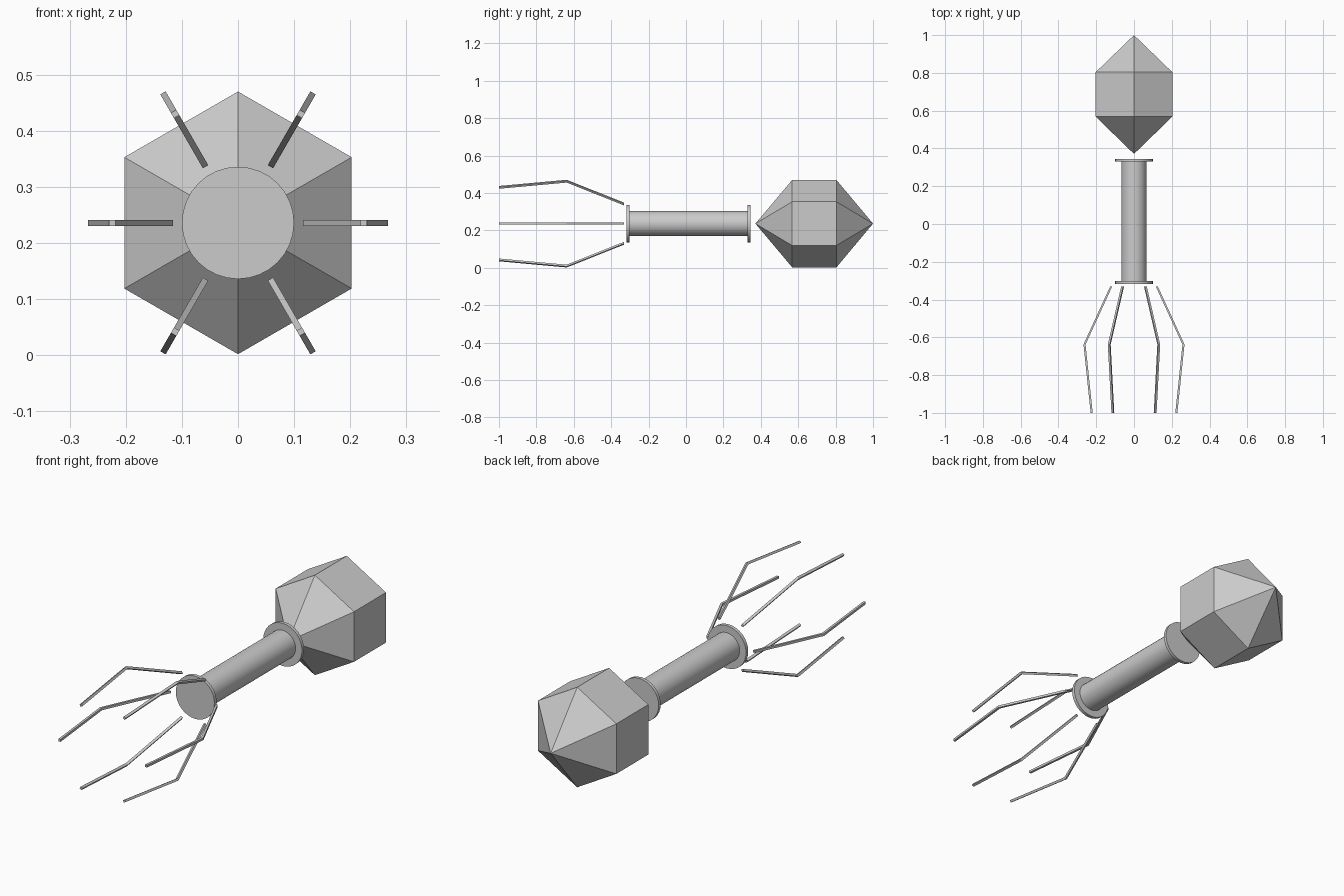
import bpy, bmesh
from math import sin, cos, pi, radians

if "Cube" in bpy.data.objects:
    bpy.data.objects.remove(bpy.data.objects["Cube"])

ZC = 0.236  # height of the long axis, which runs along y


def make(name, rings, caps=True, smooth=False):
    """Loft closed rings of points; single-point rings become apexes."""
    bm = bmesh.new()
    loops = [[bm.verts.new(p) for p in r] for r in rings]
    for a, b in zip(loops, loops[1:]):
        n = max(len(a), len(b))
        for i in range(n):
            j = (i + 1) % n
            quad = [a[i % len(a)], a[j % len(a)], b[j % len(b)], b[i % len(b)]]
            bm.faces.new(list(dict.fromkeys(quad)))
    if caps:
        for ring in (loops[0], loops[-1]):
            if len(ring) > 2:
                bm.faces.new(ring)
    bmesh.ops.recalc_face_normals(bm, faces=bm.faces)
    me = bpy.data.meshes.new(name)
    bm.to_mesh(me)
    bm.free()
    ob = bpy.data.objects.new(name, me)
    bpy.context.collection.objects.link(ob)
    if smooth:
        bpy.ops.object.select_all(action='DESELECT')
        ob.select_set(True)
        bpy.context.view_layer.objects.active = ob
        bpy.ops.object.shade_smooth_by_angle(angle=radians(30))
    return ob


def ring(r, y, n):
    if r == 0:
        return [(0, y, ZC)]
    return [(r * sin(2 * pi * i / n), y, ZC + r * cos(2 * pi * i / n)) for i in range(n)]


# Faceted head: hexagonal prism with a pyramid at each end
make("head", [ring(r, y, 6) for r, y in
              [(0, 0.371), (0.234, 0.568), (0.234, 0.804), (0, 1.0)]])

# Tail tube and its two end plates
make("tail_tube", [ring(0.067, y, 32) for y in (-0.308, 0.338)], smooth=True)
for name, y0, y1 in (("base_plate", -0.317, -0.301), ("collar_plate", 0.330, 0.345)):
    make(name, [ring(0.1, y, 32) for y in (y0, y1)], smooth=True)

# Six bent legs of square section, spread around the axis
W = 0.0055
PATH = [(0.121, -0.331), (0.262, -0.638), (0.224, -1.0)]
for k in range(6):
    c, s = cos(k * pi / 3), sin(k * pi / 3)
    rings = []
    for r, y in PATH:
        rings.append([((r + u) * c - v * s, y, ZC + (r + u) * s + v * c)
                      for u, v in ((-W, -W), (W, -W), (W, W), (-W, W))])
    make(f"leg_{k + 1}", rings)
